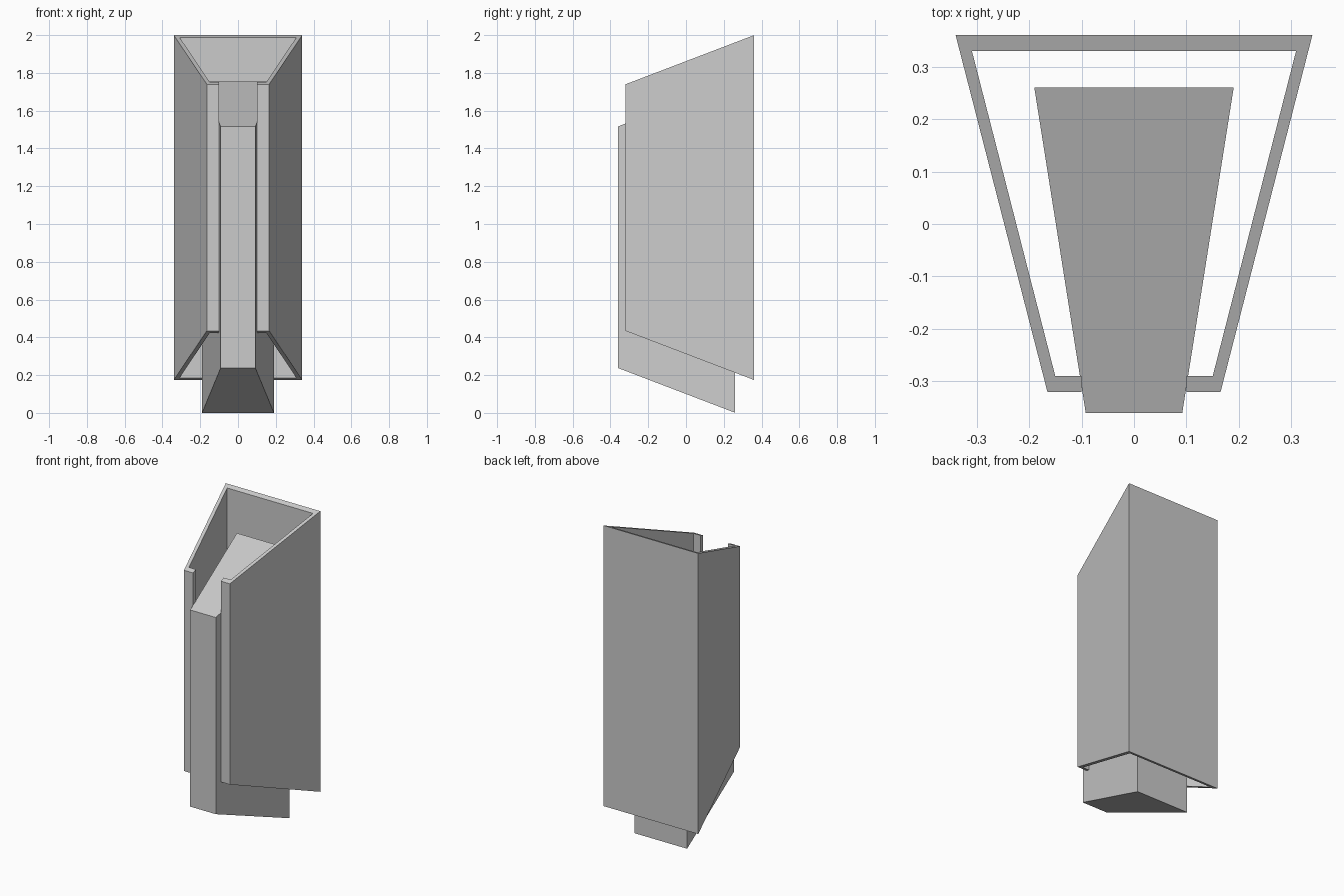
import bpy
import bmesh

cube = bpy.data.objects.get("Cube")
if cube:
    bpy.data.objects.remove(cube, do_unlink=True)

# Single light grey finish
grey = bpy.data.materials.new("light_grey")
grey.use_nodes = True
grey.diffuse_color = (0.6, 0.6, 0.6, 1)
grey.node_tree.nodes["Principled BSDF"].inputs["Base Color"].default_value = (0.6, 0.6, 0.6, 1)

SLOPE = 0.382


def slanted_prism(name, outline, bottom, top):
    """Extrude a plan outline; its ends slope along y (heights given at y = 0)."""
    bm = bmesh.new()
    lower = [bm.verts.new((x, y, bottom - SLOPE * y)) for x, y in outline]
    upper = [bm.verts.new((x, y, top + SLOPE * y)) for x, y in outline]
    bm.faces.new(lower[::-1])
    bm.faces.new(upper)
    n = len(outline)
    for i in range(n):
        j = (i + 1) % n
        bm.faces.new((lower[i], lower[j], upper[j], upper[i]))
    bmesh.ops.recalc_face_normals(bm, faces=bm.faces)
    mesh = bpy.data.meshes.new(name)
    bm.to_mesh(mesh)
    bm.free()
    mesh.materials.append(grey)
    obj = bpy.data.objects.new(name, mesh)
    bpy.context.collection.objects.link(obj)
    return obj


def mirrored(half):
    """Complete an open half outline across x = 0."""
    return half + [(-x, y) for x, y in reversed(half)]


# Outer shell: tapered channel with a slot along the front
outer = [(0.10, -0.32), (0.165, -0.32), (0.34, 0.36)]
inner = [(0.10, -0.29), (0.15, -0.29), (0.309, 0.33)]
slanted_prism("outer_shell", mirrored(outer) + mirrored(inner)[::-1], 0.312, 1.862)

# Solid tapered core, projecting through the slot
slanted_prism("inner_core", mirrored([(0.092, -0.36), (0.19, 0.26)]), 0.1, 1.654)
